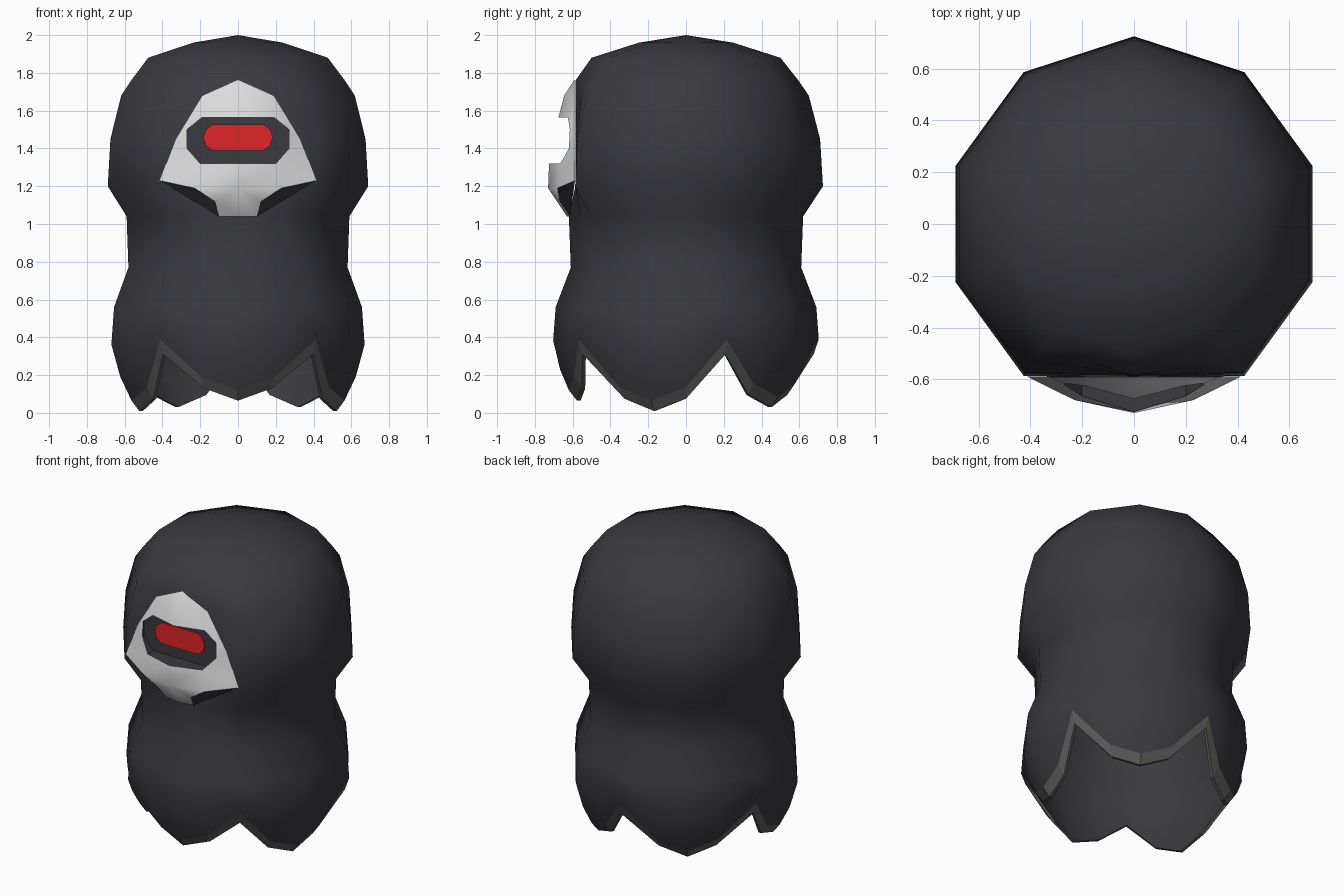
import bpy, math

if "Cube" in bpy.data.objects:
    bpy.data.objects.remove(bpy.data.objects["Cube"])

def mat(name, col):
    m = bpy.data.materials.new(name)
    m.diffuse_color = (*col, 1)
    m.use_nodes = True
    m.node_tree.nodes["Principled BSDF"].inputs["Base Color"].default_value = m.diffuse_color
    return m

CLOTH = mat("dark cloth", (0.042, 0.042, 0.050))
HEM = mat("grey hem", (0.115, 0.115, 0.110))
WHITE = mat("mask white", (0.72, 0.72, 0.72))
RED = mat("eye red", (0.75, 0.018, 0.02))

def make(name, verts, faces, mats, idx=None, smooth=True):
    me = bpy.data.meshes.new(name)
    me.from_pydata(verts, [], faces)
    for m in mats:
        me.materials.append(m)
    for i, p in enumerate(me.polygons):
        p.use_smooth = smooth
        if idx:
            p.material_index = idx[i]
    ob = bpy.data.objects.new(name, me)
    bpy.context.collection.objects.link(ob)
    return ob

# Silhouette: (height, corner radius) of a ten-sided hood
PROFILE = [(1.96, .25), (1.88, .50), (1.76, .595), (1.68, .65), (1.45, .71), (1.20, .725),
           (1.04, .62), (.77, .61), (.56, .69), (.36, .705), (.19, .655), (.07, .595), (0, .56)]
N = 20  # ten corners plus the middle of every side

def radius(z):
    for (za, ra), (zb, rb) in zip(PROFILE, PROFILE[1:]):
        if z >= zb:
            return ra + (rb - ra) * (za - z) / (za - zb)
    return PROFILE[-1][1]

def point(i, z, inset=0.0):
    """Column 0 is the front corner; the face area is flattened there."""
    def corner(k):
        r = radius(z) - inset
        if k % N == 0 and 1.1 < z < 1.8:
            r = min(r, .585 - inset)
        a = math.radians(-90 + 18 * k)
        return r * math.cos(a), r * math.sin(a)
    if i % 2 == 0:
        x, y = corner(i)
    else:
        a, b = corner(i - 1), corner(i + 1)
        x, y = (a[0] + b[0]) / 2, (a[1] + b[1]) / 2
    return (x, y, z)

# Five hanging flaps: notch, shoulder and tip height for each column
def edge(i):
    k = i % 4
    tip = {0: .12, 4: .065, 8: .085, 12: .085, 16: .065}[(i + 1) // 4 * 4 % N]
    return (tip, tip + .07, .39, tip + .07)[k]

def lower(i):
    z = edge(i) - (.055, .06, .08, .06)[i % 4]
    return z

def shell(name, inset, rim, flip):
    rows = [z for z, _ in PROFILE if z >= .56]
    verts = [(0, 0, 2.0 - inset)]
    for z in rows:
        verts += [point(i, z - (inset if z > 1.8 else 0), inset) for i in range(N)]
    for t in (.4, .75, 1):
        verts += [point(i, .56 + (rim(i) - .56) * t, inset) for i in range(N)]
    faces = [(0, 1 + i, 1 + (i + 1) % N) for i in range(N)]
    for r in range(len(rows) + 2):
        for i in range(N):
            a, b = 1 + r * N + i, 1 + r * N + (i + 1) % N
            faces.append((a, a + N, b + N, b))
    if flip:
        faces = [f[::-1] for f in faces]
    return make(name, verts, faces, [CLOTH])

shell("hood_body", 0, edge, False)
shell("hood_lining", .035, lower, True)

# Bevelled grey hem joining the cloth and the lining
hv = [point(i, edge(i)) for i in range(N)]
hv += [point(i, lower(i), .015) for i in range(N)]
hv += [point(i, lower(i), .035) for i in range(N)]
hf = []
for r in (0, N):
    for i in range(N):
        j = (i + 1) % N
        hf.append((r + i, r + N + i, r + N + j, r + j))
make("hem", hv, hf, [HEM], smooth=False)

# Mask: right half, mirrored; the eye opening stays open
P = dict(A=(0, -.59, 1.765), B=(.19, -.59, 1.68), C=(.33, -.59, 1.45), D=(.415, -.588, 1.23),
         E=(.23, -.68, 1.19), F=(.12, -.67, 1.12), G=(.10, -.615, 1.04),
         a=(0, -.645, 1.68), b=(0, -.675, 1.565), c=(.19, -.625, 1.565), d=(.27, -.615, 1.50),
         e=(.27, -.62, 1.40), f=(.20, -.665, 1.32), g=(0, -.725, 1.32),
         h=(0, -.73, 1.19), k=(0, -.63, 1.04))
keys = list(P)
mask_faces = ["AaB", "abcB", "Bcd", "BdC", "Cde", "CeD", "efD", "fED", "fghE", "EhF", "hkGF"]
under_faces = ["DEF", "DFG"]

def mirrored(name, faces, material, angle):
    n = len(keys)
    verts = [P[q] for q in keys] + [(-P[q][0], P[q][1], P[q][2]) for q in keys]
    fs = []
    for w in faces:
        ids = [keys.index(q) for q in w]
        fs += [ids, [i + n if P[keys[i]][0] > 0 else i for i in ids][::-1]]
    used = sorted({i for f in fs for i in f})
    remap = {o: i for i, o in enumerate(used)}
    ob = make(name, [verts[i] for i in used], [[remap[i] for i in f] for f in fs], [material])
    bpy.context.view_layer.objects.active = ob
    ob.select_set(True)
    bpy.ops.object.shade_smooth_by_angle(angle=math.radians(angle))
    ob.select_set(False)
    return ob

mirrored("mask", mask_faces, WHITE, 40)
mirrored("mask_underside", under_faces, CLOTH, 30)

# Dark eye socket: back plate and walls up to the opening
half = [P[q] for q in "bcdefg"]
loop = half + [(-x, y, z) for x, y, z in half[-2:0:-1]]
m = len(loop)
sv = loop + [(x, -.606, z) for x, y, z in loop]
sf = [(i, (i + 1) % m, m + (i + 1) % m, m + i) for i in range(m)] + [tuple(range(m, 2 * m))]
make("eye_socket", sv, sf, [CLOTH], smooth=False)

# Red eye: thin rounded plate
quarter = [(.185, 0), (.17, .042), (.135, .07)]
ring = quarter + [(-x, z) for x, z in quarter[::-1]]
ring += [(x, -z) for x, z in ring[::-1] if z > 0]
m = len(ring)
ev = [(x, y, 1.458 + z) for y in (-.615, -.607) for x, z in ring]
ef = [tuple(range(m))[::-1]] + [(i, (i + 1) % m, m + (i + 1) % m, m + i) for i in range(m)]
make("eye", ev, ef, [RED], smooth=False)
